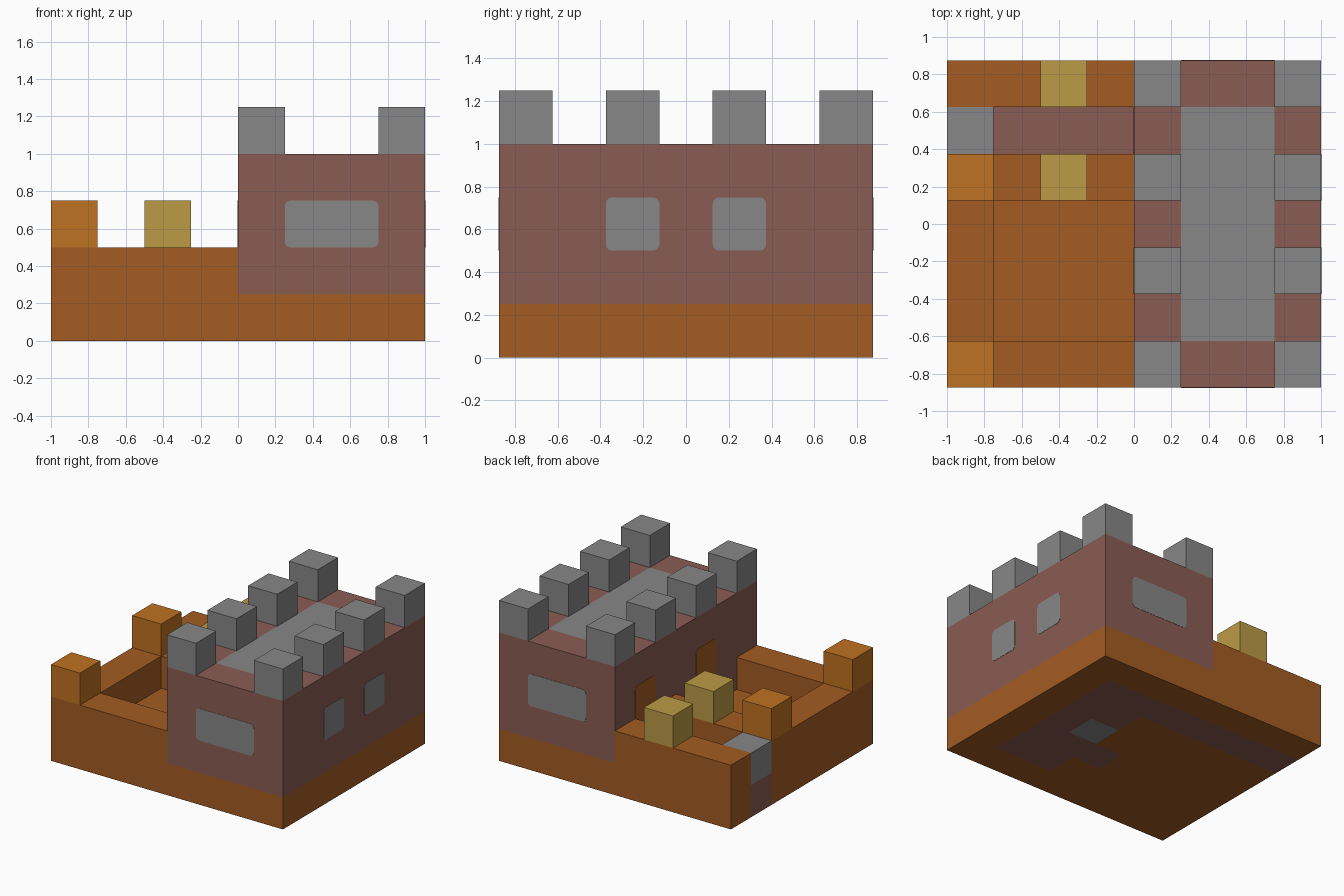
import bpy, bmesh
from mathutils import Vector, Matrix

U = 0.25          # module size of the whole fort
HALF_Y = 0.875

old = bpy.data.objects.get("Cube")
if old:
    bpy.data.objects.remove(old, do_unlink=True)


def material(name, rgb):
    m = bpy.data.materials.new(name)
    m.use_nodes = True
    m.diffuse_color = (*rgb, 1)
    m.node_tree.nodes["Principled BSDF"].inputs["Base Color"].default_value = (*rgb, 1)
    return m


earth = material("earth orange", (0.371, 0.107, 0.016))
amber = material("amber orange", (0.521, 0.168, 0.015))
yellow = material("sand yellow", (0.503, 0.328, 0.061))
brick = material("brick red", (0.254, 0.107, 0.087))
stone = material("stone grey", (0.25, 0.242, 0.242))


def finish(name, bm, mats):
    bmesh.ops.recalc_face_normals(bm, faces=bm.faces)
    mesh = bpy.data.meshes.new(name)
    bm.to_mesh(mesh)
    bm.free()
    for m in mats:
        mesh.materials.append(m)
    ob = bpy.data.objects.new(name, mesh)
    bpy.context.collection.objects.link(ob)
    return ob


def box_mesh(lo, hi):
    lo, hi = Vector(lo), Vector(hi)
    bm = bmesh.new()
    bmesh.ops.create_cube(bm, size=1, matrix=Matrix.Translation((lo + hi) / 2)
                          @ Matrix.Diagonal((*(hi - lo), 1)))
    return bm


def box(name, lo, hi, mat):
    return finish(name, box_mesh(lo, hi), [mat])


def tiled_block(name, x0, x1, z0, z1, mats, rule):
    """Block split into square modules, coloured by rule(inner point, normal)."""
    bm = bmesh.new()
    place = Matrix.Translation(((x0 + x1) / 2, 0, z0)) @ Matrix.Diagonal(
        ((x1 - x0) / 2, HALF_Y, 1, 1))
    bmesh.ops.create_grid(bm, x_segments=round((x1 - x0) / U), y_segments=7,
                          size=1, matrix=place)
    ext = bmesh.ops.extrude_face_region(bm, geom=bm.faces[:], use_keep_orig=True)
    top = [v for v in ext["geom"] if isinstance(v, bmesh.types.BMVert)]
    bmesh.ops.translate(bm, verts=top, vec=(0, 0, z1 - z0))
    bmesh.ops.recalc_face_normals(bm, faces=bm.faces)
    for f in bm.faces:
        f.normal_update()
        f.material_index = rule(f.calc_center_median() - f.normal * 0.05, f.normal)
    return finish(name, bm, mats)


def rounded_plate(name, lo, hi, axis, mat):
    """Thin plate with rounded corners, facing along the given axis."""
    bm = box_mesh(lo, hi)
    edges = [e for e in bm.edges
             if abs((e.verts[0].co - e.verts[1].co).normalized()[axis]) > 0.9]
    bmesh.ops.bevel(bm, geom=edges, offset=0.03, segments=3, profile=0.5,
                    affect='EDGES')
    return finish(name, bm, [mat])


# Ground slab: road from the gate, hall floor and side doorway
def base_rule(p, n):
    hall = 0.25 < p.x < 0.75 and abs(p.y) < 0.625
    road = p.x < 0.25 and 0.375 < p.y < 0.625
    doorway = 0 < p.x < 0.25 and -0.375 < p.y < -0.125
    if 0.25 < p.x < 0.5 and abs(p.y) < 0.125:
        return 2
    return 1 if hall or road or doorway else 0


tiled_block("base", -1, 1, 0, U, [earth, brick, stone], base_rule)

# Keep with a stone roof panel
tiled_block("keep", 0, 1, U, 1, [brick, stone],
            lambda p, n: int(n.z > 0.5 and 0.25 < p.x < 0.75 and abs(p.y) < 0.625))

# Battlements on both long sides of the keep
for side, x in (("inner", 0), ("outer", 0.75)):
    for i in range(4):
        y = -HALF_Y + 2 * U * i
        box(f"{side}_merlon_{i + 1}", (x, y, 1), (x + U, y + U, 1 + U), stone)

# Courtyard walls
box("front_wall", (-1, -0.875, U), (0, -0.625, 2 * U), earth)
box("side_wall", (-1, -0.625, U), (-0.75, 0.125, 2 * U), earth)
box("middle_wall", (-1, 0.125, U), (0, 0.375, 2 * U), earth)
box("back_wall", (-1, 0.625, U), (0, 0.875, 2 * U), earth)
box("gate", (-1, 0.375, U), (-0.75, 0.625, 2 * U), stone)

# Blocks on top of the courtyard walls
for name, x, y, mat in (("corner_merlon", -1, -0.875, amber),
                        ("gate_merlon", -1, 0.125, amber),
                        ("middle_wall_block", -0.5, 0.125, yellow),
                        ("back_wall_block", -0.5, 0.625, yellow)):
    box(name, (x, y, 2 * U), (x + U, y + U, 3 * U), mat)

# Windows and doors as thin rounded plates
T = 0.002
for name, s in (("front_window", -1), ("back_window", 1)):
    ys = sorted((s * (HALF_Y - T), s * (HALF_Y + T)))
    rounded_plate(name, (0.25, ys[0], 0.5), (0.75, ys[1], 0.75), 1, stone)
for i, y in enumerate((-0.375, 0.125)):
    rounded_plate(f"side_window_{i + 1}", (1 - T, y, 0.5), (1 + T, y + U, 0.75), 0, stone)
for name, y in (("road_door", 0.375), ("courtyard_door", -0.375)):
    rounded_plate(name, (-T, y, 0.2), (T, y + U, 0.75), 0, earth)
